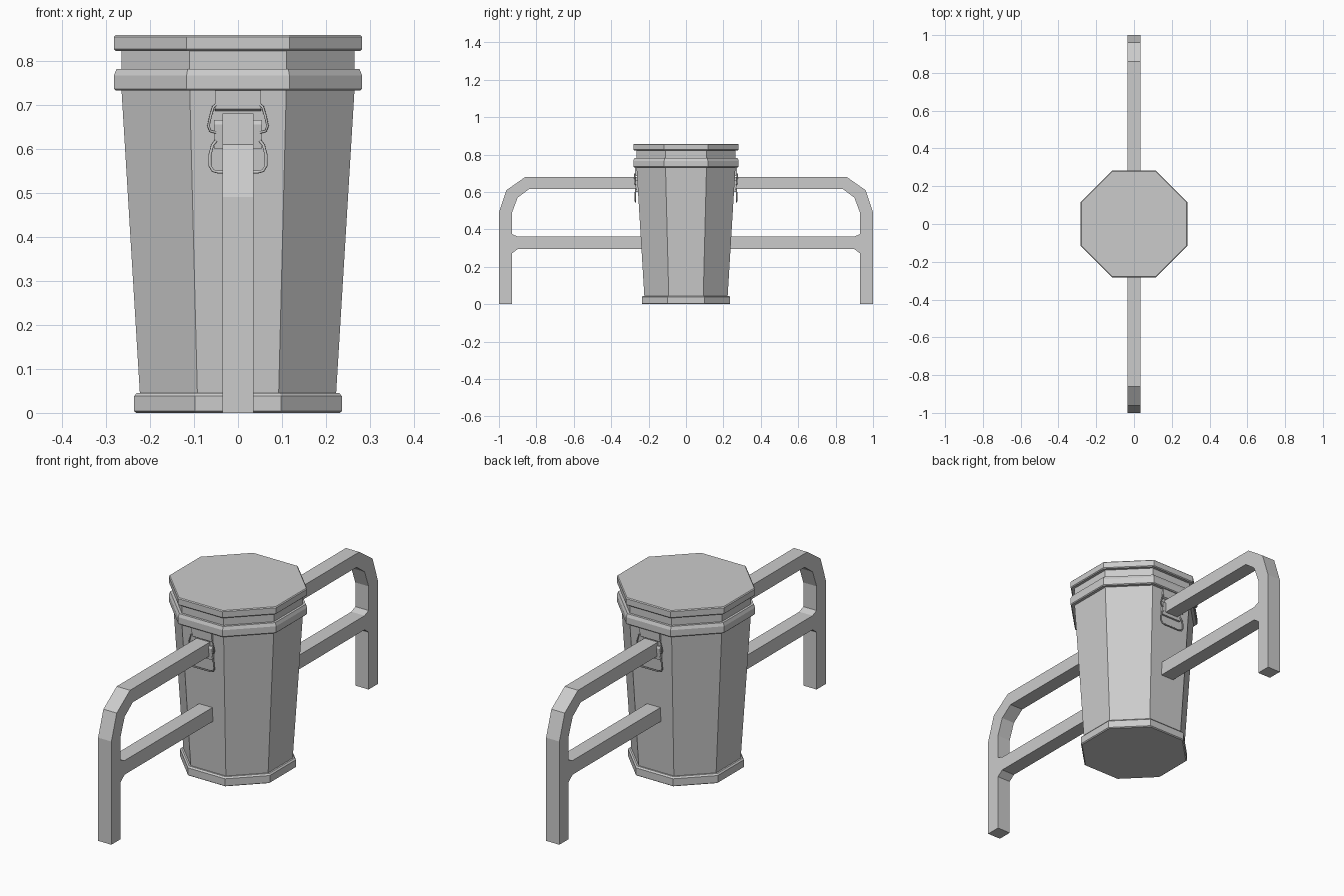
import bpy, bmesh, math

if "Cube" in bpy.data.objects:
    bpy.data.objects.remove(bpy.data.objects["Cube"])


def finish(name, bm):
    bmesh.ops.recalc_face_normals(bm, faces=bm.faces)
    me = bpy.data.meshes.new(name)
    bm.to_mesh(me)
    bm.free()
    ob = bpy.data.objects.new(name, me)
    bpy.context.collection.objects.link(ob)
    return ob


def mirror_y(ob):
    mod = ob.modifiers.new("mirror", 'MIRROR')
    mod.use_axis = (False, True, False)


def octagon_loft(name, profile):
    """Loft octagons given (apothem, z) pairs, flats facing x and y."""
    bm = bmesh.new()
    rings = []
    for a, z in profile:
        r = a / math.cos(math.pi / 8)
        rings.append([bm.verts.new((r * math.cos(math.pi / 8 + i * math.pi / 4),
                                    r * math.sin(math.pi / 8 + i * math.pi / 4), z))
                      for i in range(8)])
    for lo, hi in zip(rings, rings[1:]):
        for i in range(8):
            j = (i + 1) % 8
            bm.faces.new((lo[i], lo[j], hi[j], hi[i]))
    bm.faces.new(rings[0])
    bm.faces.new(rings[-1])
    return finish(name, bm)


def extrude_yz(name, pts, half):
    """Extrude a y-z outline along x and mirror it to the back."""
    bm = bmesh.new()
    face = bm.faces.new([bm.verts.new((-half, y, z)) for y, z in pts])
    ext = bmesh.ops.extrude_face_region(bm, geom=[face])
    moved = [g for g in ext['geom'] if isinstance(g, bmesh.types.BMVert)]
    bmesh.ops.translate(bm, verts=moved, vec=(2 * half, 0, 0))
    ob = finish(name, bm)
    mirror_y(ob)
    return ob


def wire(name, pts, radius=0.003):
    cu = bpy.data.curves.new(name, 'CURVE')
    cu.dimensions = '3D'
    cu.bevel_depth = radius
    cu.bevel_resolution = 1
    cu.use_fill_caps = True
    sp = cu.splines.new('POLY')
    sp.points.add(len(pts) - 1)
    for p, co in zip(sp.points, pts):
        p.co = (*co, 1)
    ob = bpy.data.objects.new(name, cu)
    bpy.context.collection.objects.link(ob)
    bpy.ops.object.select_all(action='DESELECT')
    ob.select_set(True)
    bpy.context.view_layer.objects.active = ob
    bpy.ops.object.convert(target='MESH')
    mirror_y(bpy.context.view_layer.objects.active)


# Bin: base, tapered body, collar, lid
octagon_loft("bin_base", [(.231, 0), (.236, .004), (.236, .038), (.230, .045), (.222, .045)])
octagon_loft("bin_body", [(.222, .03), (.265, .74), (.265, .825)])
octagon_loft("bin_collar", [(.262, .732), (.278, .732), (.282, .736), (.282, .766),
                            (.276, .781), (.262, .781)])
octagon_loft("bin_lid", [(.262, .822), (.278, .822), (.282, .826), (.282, .854), (.278, .858)])

# Tubular side frames: leg, bent top rail and lower rail
extrude_yz("side_frame", [
    (-.20, .68), (-.86, .68), (-.96, .61), (-1, .49), (-1, 0), (-.93, 0),
    (-.93, .272), (-.90, .295), (-.20, .295), (-.20, .362), (-.90, .362),
    (-.93, .375), (-.93, .49), (-.90, .57), (-.84, .615), (-.20, .615)], .035)

# Latch plates under the collar
extrude_yz("latch_hook", [(-.255, .735), (-.274, .735), (-.272, .69),
                          (-.266, .686), (-.255, .686)], .052)
extrude_yz("latch_catch", [(-.25, .665), (-.268, .665), (-.272, .655),
                           (-.266, .60), (-.25, .60)], .054)

# Wire bails
for side, s in (("left", -1), ("right", 1)):
    wire("latch_wire_" + side, [(s * .05, -.272, .70), (s * .056, -.274, .695),
                                (s * .062, -.274, .675), (s * .067, -.273, .652),
                                (s * .063, -.271, .64), (s * .05, -.268, .637)])
half = [(.05, -.268, .618), (.058, -.270, .608), (.064, -.272, .585),
        (.064, -.271, .562), (.057, -.271, .550), (.045, -.270, .547)]
wire("latch_handle", [(-x, y, z) for x, y, z in half] + half[::-1], .0035)
